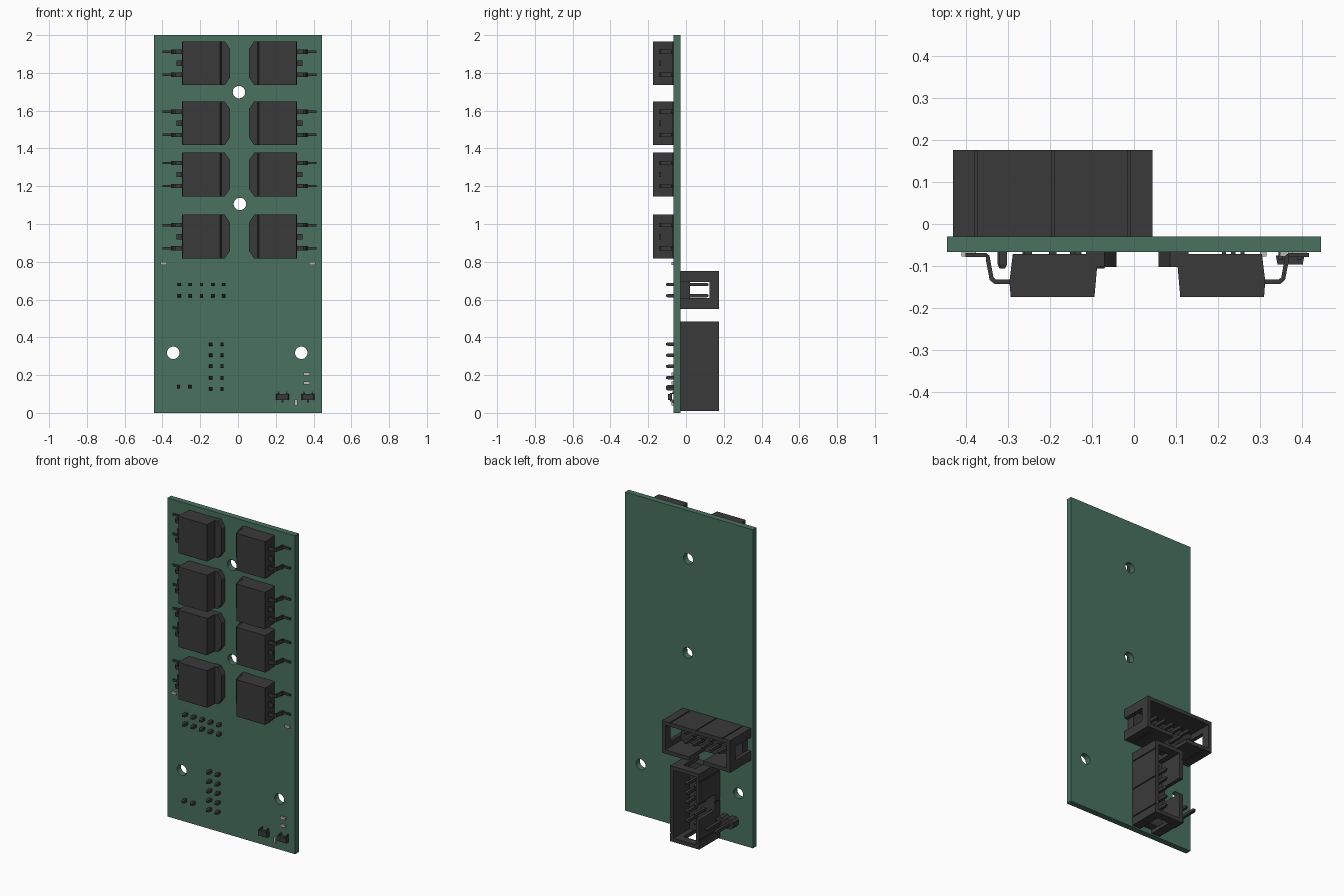
import bpy, bmesh, math
from mathutils import Vector, Matrix

if "Cube" in bpy.data.objects:
    bpy.data.objects.remove(bpy.data.objects["Cube"])


def material(name, r, g, b):
    m = bpy.data.materials.new(name)
    m.diffuse_color = (r, g, b, 1)
    m.use_nodes = True
    m.node_tree.nodes["Principled BSDF"].inputs["Base Color"].default_value = m.diffuse_color
    return m


GREEN = material("board_green", 0.067, 0.165, 0.114)
DARK = material("dark_plastic", 0.042, 0.042, 0.042)
LIGHT = material("light_metal", 0.5, 0.48, 0.45)
FACE = -0.067          # front surface of the board
BACK = -0.030          # rear surface of the board


def finish(bm, name, mat):
    bmesh.ops.recalc_face_normals(bm, faces=bm.faces)
    me = bpy.data.meshes.new(name)
    bm.to_mesh(me)
    bm.free()
    me.materials.append(mat)
    ob = bpy.data.objects.new(name, me)
    bpy.context.collection.objects.link(ob)
    return ob


def box(bm, x0, x1, y0, y1, z0, z1):
    size = Matrix.Diagonal((x1 - x0, y1 - y0, z1 - z0, 1))
    mid = Matrix.Translation(((x0 + x1) / 2, (y0 + y1) / 2, (z0 + z1) / 2))
    bmesh.ops.create_cube(bm, size=1, matrix=mid @ size)


def prism(bm, pts, lo, hi, axis):
    """Extrude a profile: xy points along z, or xz points along y."""
    def at(p, h):
        return (p[0], p[1], h) if axis == "z" else (p[0], h, p[1])
    a = [bm.verts.new(at(p, lo)) for p in pts]
    b = [bm.verts.new(at(p, hi)) for p in pts]
    bm.faces.new(a)
    bm.faces.new(b[::-1])
    for i in range(len(pts)):
        j = (i + 1) % len(pts)
        bm.faces.new((a[i], b[i], b[j], a[j]))


def pin(bm, x, z, y0, y1, r=0.009):
    """Square pin with chamfered points at both ends."""
    loops = []
    for y, s in ((y0, 0.5), (y0 + 0.01, 1), (y1 - 0.01, 1), (y1, 0.5)):
        loops.append([bm.verts.new((x + i * r * s, y, z + k * r * s))
                      for i, k in ((-1, -1), (1, -1), (1, 1), (-1, 1))])
    bm.faces.new(loops[0])
    bm.faces.new(loops[-1])
    for a, b in zip(loops, loops[1:]):
        for i in range(4):
            j = (i + 1) % 4
            bm.faces.new((a[i], a[j], b[j], b[i]))


# Board with four mounting holes
bm = bmesh.new()
box(bm, -0.444, 0.444, FACE, BACK, 0, 2)
board = finish(bm, "circuit_board", GREEN)
bm = bmesh.new()
for x, z in ((0.005, 1.698), (0.01, 1.106), (-0.343, 0.318), (0.335, 0.318)):
    bmesh.ops.create_cone(bm, cap_ends=True, segments=32, radius1=0.033, radius2=0.033, depth=0.2,
                          matrix=Matrix.Translation((x, -0.05, z)) @ Matrix.Rotation(math.pi / 2, 4, "X"))
cutter = finish(bm, "hole_cutter", GREEN)
cutter.hide_render = True
mod = board.modifiers.new("holes", "BOOLEAN")
mod.object = cutter
mod.operation = "DIFFERENCE"
mod.solver = "EXACT"
dg = bpy.context.evaluated_depsgraph_get()
board.data = bpy.data.meshes.new_from_object(board.evaluated_get(dg))
board.modifiers.clear()
bpy.data.objects.remove(cutter)


# Power transistors: body, heat tab, two bent leads, centre stub
def transistor(z, side):
    bm = bmesh.new()
    prism(bm, [(0.101, FACE - 0.004), (0.304, FACE - 0.004), (0.312, -0.137), (0.309, -0.174), (0.110, -0.174)],
          z - 0.116, z + 0.116, "z")
    prism(bm, [(0.058, z - 0.075), (0.086, z - 0.116), (0.13, z - 0.116),
               (0.13, z + 0.116), (0.086, z + 0.116), (0.058, z + 0.075)], -0.102, FACE, "y")
    for dz in (-0.061, 0.061):
        c = z + dz
        prism(bm, [(0.30, -0.142), (0.348, -0.142), (0.359, -0.133), (0.368, -0.086), (0.368, -0.068),
                   (0.359, -0.078), (0.350, -0.127), (0.344, -0.132), (0.30, -0.132)],
              c - 0.011, c + 0.011, "z")
        prism(bm, [(0.360, -0.084), (0.368, -0.079), (0.416, -0.079), (0.416, -0.069),
                   (0.368, -0.069), (0.360, -0.075)], c - 0.006, c + 0.006, "z")
    box(bm, 0.30, 0.342, -0.142, -0.132, z - 0.014, z + 0.014)
    for v in bm.verts:
        v.co.x = 0.008 + side * (v.co.x - 0.008)
    finish(bm, "power_transistor", DARK)


for z in (1.851, 1.533, 1.262, 0.933):
    for side in (-1, 1):
        transistor(z, side)


# Shrouded ten-pin sockets: a runs along the length, b across
def socket(name, cx, cz, upright):
    L, W, T, TOP, FLOOR = 0.237, 0.101, 0.024, 0.176, 0.02
    bm = bmesh.new()
    box(bm, -L + T, L - T, BACK, FLOOR, -W + T, W - T)
    g = 0.003
    cuts = (-L, -0.182, 0, 0.182, L)
    for s in (-1, 1):
        # long wall: inner skin plus outer panels with thin grooves between
        spans = [(-L, -0.05), (0.05, L)] if s < 0 else [(-L, L)]
        for a0, a1 in spans:
            zs = sorted((s * (W - T), s * (W - 0.005)))
            box(bm, a0, a1, BACK, TOP, *zs)
        if s < 0:
            box(bm, -0.05, 0.05, BACK, FLOOR, -W + 0.005, -W + T)
        zs = sorted((s * (W - 0.005), s * W))
        for i in range(4):
            a0 = cuts[i] + (g if i > 0 else 0)
            a1 = cuts[i + 1] - (g if i < 3 else 0)
            if s < 0 and i in (1, 2):     # polarity notch
                box(bm, a0, a1, BACK, FLOOR, *zs)
                a0, a1 = (a0, -0.05) if i == 1 else (0.05, a1)
                box(bm, a0, a1, FLOOR, TOP, *zs)
            else:
                box(bm, a0, a1, BACK, TOP, *zs)
        # end wall with a keyed window
        xs = sorted((s * (L - T), s * L))
        box(bm, *xs, BACK, TOP, 0.043, W - T)
        box(bm, *xs, BACK, TOP, -W + T, -0.043)
        box(bm, *xs, 0.125, TOP, -0.043, 0.043)
    for i in range(5):
        for b in (-0.0295, 0.0295):
            pin(bm, (i - 2) * 0.059, b, -0.106, 0.12)
    if upright:
        bmesh.ops.rotate(bm, verts=bm.verts, cent=(0, 0, 0), matrix=Matrix.Rotation(math.pi / 2, 3, "Y"))
    bmesh.ops.translate(bm, verts=bm.verts, vec=Vector((cx, 0, cz)))
    finish(bm, name, DARK)


socket("horizontal_socket", -0.193, 0.65, False)
socket("upright_socket", -0.114, 0.246, True)

# Two-pin jumper on the rear
bm = bmesh.new()
for x in (-0.315, -0.256):
    prism(bm, [(x + i * 0.0295, 0.138 + k * 0.0295) for i, k in
               ((-1, -.5), (-.5, -1), (.5, -1), (1, -.5), (1, .5), (.5, 1), (-.5, 1), (-1, .5))],
          BACK, 0.028, "y")
    pin(bm, x, 0.138, -0.106, 0.165)
finish(bm, "two_pin_jumper", DARK)

# Small three-leg transistors
for cx in (0.236, 0.371):
    bm = bmesh.new()
    z = 0.083
    prism(bm, [(cx - 0.034, -0.075), (cx - 0.030, -0.096), (cx + 0.030, -0.096), (cx + 0.034, -0.075)],
          z - 0.016, z + 0.016, "z")
    for dx, s in ((-0.022, 1), (0.022, 1), (0, -1)):
        x = cx + dx
        box(bm, x - 0.005, x + 0.005, -0.086, -0.080, *sorted((z, z + s * 0.022)))
        box(bm, x - 0.005, x + 0.005, -0.086, FACE, *sorted((z + s * 0.018, z + s * 0.023)))
        box(bm, x - 0.005, x + 0.005, -0.072, FACE, *sorted((z + s * 0.018, z + s * 0.030)))
    finish(bm, "small_transistor", DARK)

# Chip resistors
for x, z, w, h in ((-0.393, 0.79, 0.017, 0.008), (0.393, 0.79, 0.017, 0.008), (0.364, 0.207, 0.017, 0.008),
                   (0.364, 0.159, 0.017, 0.008), (0.307, 0.055, 0.008, 0.017)):
    bm = bmesh.new()
    box(bm, x - w, x + w, -0.077, FACE, z - h, z + h)
    finish(bm, "chip_resistor", LIGHT)
